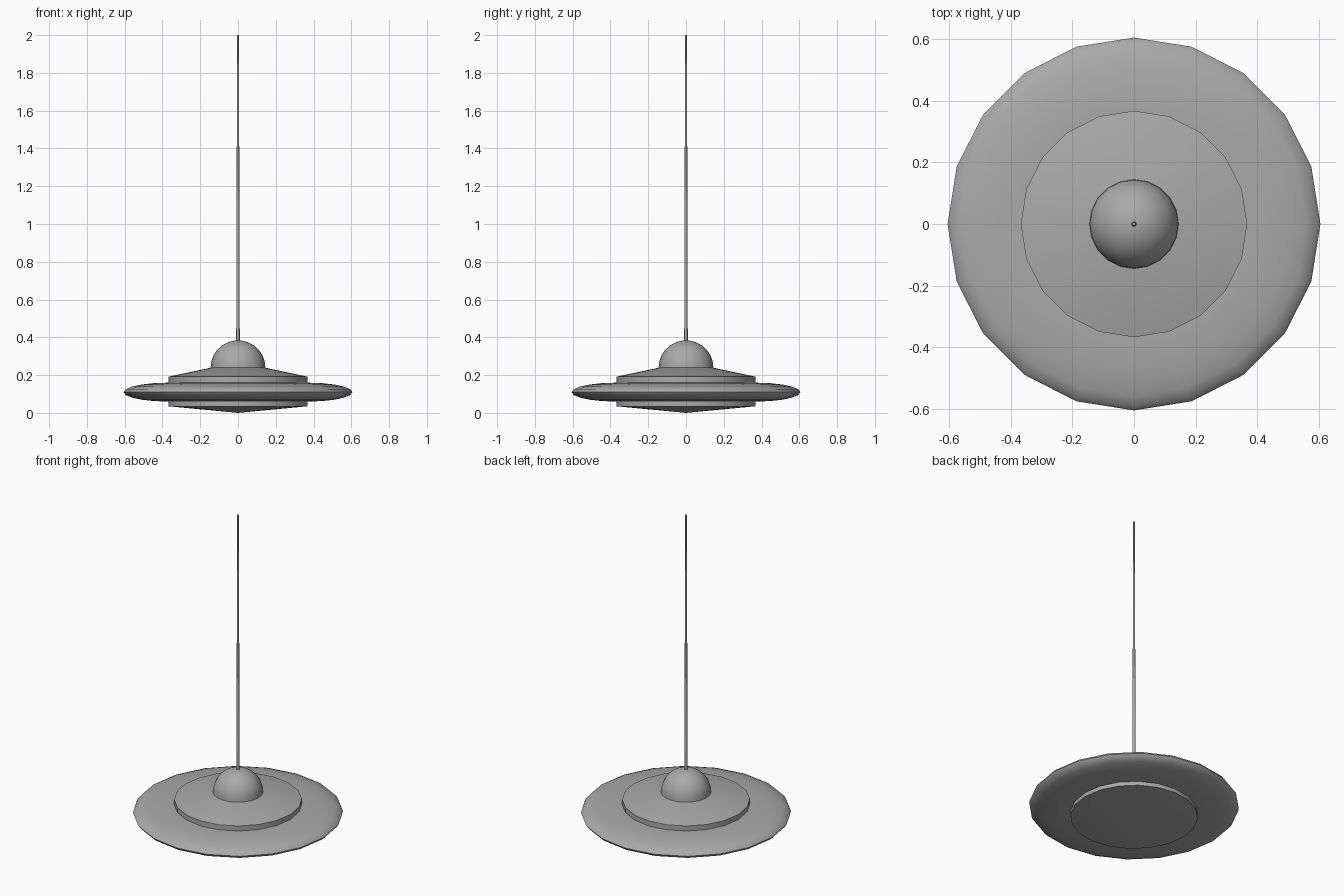
import bpy, bmesh, math

if "Cube" in bpy.data.objects:
    bpy.data.objects.remove(bpy.data.objects["Cube"])

SIDES = 20

grey = bpy.data.materials.new("plain grey")
grey.diffuse_color = (0.4, 0.4, 0.4, 1.0)
grey.use_nodes = True
grey.node_tree.nodes["Principled BSDF"].inputs["Base Color"].default_value = grey.diffuse_color


def lathe(name, profile, sides=SIDES, closed=False):
    """Revolve (radius, z) points around the z axis; radius 0 makes a pole."""
    bm = bmesh.new()
    rings = []
    for r, z in profile:
        if r < 1e-5:
            rings.append([bm.verts.new((0, 0, z))] * sides)
        else:
            rings.append([bm.verts.new((r * math.cos(2 * math.pi * i / sides),
                                        r * math.sin(2 * math.pi * i / sides), z))
                          for i in range(sides)])
    pairs = list(zip(rings, rings[1:]))
    if closed:
        pairs.append((rings[-1], rings[0]))
    for a, b in pairs:
        for i in range(sides):
            j = (i + 1) % sides
            corners = list(dict.fromkeys((a[i], a[j], b[j], b[i])))
            bm.faces.new(corners)
    bmesh.ops.recalc_face_normals(bm, faces=bm.faces)
    mesh = bpy.data.meshes.new(name)
    bm.to_mesh(mesh)
    bm.free()
    obj = bpy.data.objects.new(name, mesh)
    bpy.context.collection.objects.link(obj)
    mesh.materials.append(grey)
    bpy.ops.object.select_all(action='DESELECT')
    obj.select_set(True)
    bpy.context.view_layer.objects.active = obj
    bpy.ops.object.shade_smooth_by_angle(angle=math.radians(35))
    return obj


# flattened ring around the hull
ring = [(0.37 + 0.236 * math.cos(a), 0.11 + 0.05 * math.sin(a))
        for a in (2 * math.pi * k / 20 for k in range(20))]
lathe("outer_ring", ring, closed=True)

# central drum with shallow cones above and below
lathe("hull", [(0, 0), (0.368, 0.035), (0.368, 0.192), (0.145, 0.239), (0, 0.239)])

# half-sphere cabin
dome = [(0.145 * math.cos(a), 0.239 + 0.145 * math.sin(a))
        for a in (math.pi / 2 * k / 10 for k in range(11))]
lathe("dome", [(0, 0.239)] + dome)

# slim tapering mast
lathe("antenna", [(0, 0.36), (0.0095, 0.36), (0.005, 2.0), (0, 2.0)], sides=12)
